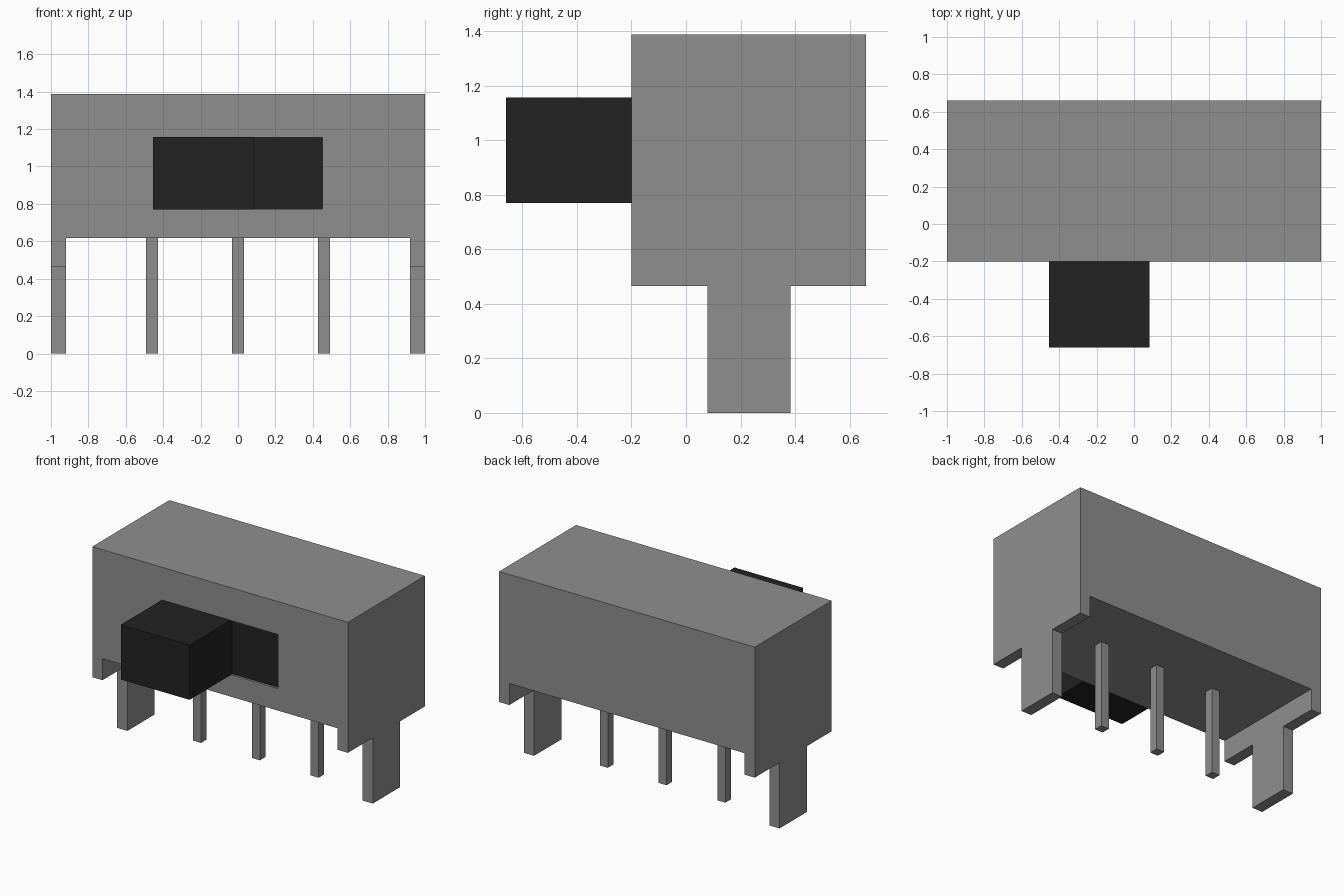
import bpy, bmesh
from mathutils import Vector

if "Cube" in bpy.data.objects:
    bpy.data.objects.remove(bpy.data.objects["Cube"], do_unlink=True)


def material(name, rgb):
    m = bpy.data.materials.new(name)
    m.use_nodes = True
    m.diffuse_color = (*rgb, 1)
    bsdf = next(n for n in m.node_tree.nodes if n.type == 'BSDF_PRINCIPLED')
    bsdf.inputs["Base Color"].default_value = (*rgb, 1)
    return m


GREY = material("grey_metal", (0.275, 0.275, 0.275))
BLACK = material("black_plastic", (0.016, 0.016, 0.016))


def finish(name, bm, mat):
    bmesh.ops.recalc_face_normals(bm, faces=bm.faces)
    me = bpy.data.meshes.new(name)
    bm.to_mesh(me)
    bm.free()
    me.materials.append(mat)
    ob = bpy.data.objects.new(name, me)
    bpy.context.scene.collection.objects.link(ob)
    return ob


def box(name, x, y, z, mat):
    bm = bmesh.new()
    bmesh.ops.create_cube(bm, size=1)
    for v in bm.verts:
        v.co = Vector([(a + b) / 2 + c * (b - a) for c, (a, b) in zip(v.co, (x, y, z))])
    return finish(name, bm, mat)


# Main dimensions
FRONT, BACK = -0.20, 0.66
TOP, UNDERSIDE, SKIRT = 1.388, 0.617, 0.465
INNER = 0.92
TAB_Y = (0.078, 0.383)
SLOT_DEPTH = 0.02

# Housing: inverted U profile extruded from front to back
bm = bmesh.new()
profile = [(-1, SKIRT), (-INNER, SKIRT), (-INNER, UNDERSIDE), (INNER, UNDERSIDE),
           (INNER, SKIRT), (1, SKIRT), (1, TOP), (-1, TOP)]
face = bm.faces.new([bm.verts.new((x, FRONT, z)) for x, z in profile])
ext = bmesh.ops.extrude_face_region(bm, geom=[face], use_keep_orig=True)
new_verts = [g for g in ext["geom"] if isinstance(g, bmesh.types.BMVert)]
bmesh.ops.translate(bm, verts=new_verts, vec=(0, BACK - FRONT, 0))

# Mounting tabs: middle part of each side skirt pulled down to the ground
for y in TAB_Y:
    bmesh.ops.bisect_plane(bm, geom=bm.verts[:] + bm.edges[:] + bm.faces[:],
                           plane_co=(0, y, 0), plane_no=(0, 1, 0))
tabs = []
for f in bm.faces:
    c = f.calc_center_median()
    flat = all(abs(v.co.z - SKIRT) < 1e-4 for v in f.verts)
    if flat and TAB_Y[0] < c.y < TAB_Y[1]:
        tabs.append(f)
pulled = bmesh.ops.extrude_discrete_faces(bm, faces=tabs)["faces"]
for f in pulled:
    for v in f.verts:
        v.co.z = 0
bmesh.ops.dissolve_limit(bm, angle_limit=0.01, verts=bm.verts[:], edges=bm.edges[:])
housing = finish("housing", bm, GREY)

# Shallow slot cut in the front wall
cutter = box("slot_cutter", (-0.453, 0.453), (FRONT - 0.1, FRONT + SLOT_DEPTH),
             (0.772, 1.155), GREY)
cutter.hide_render = True
mod = housing.modifiers.new("slot", 'BOOLEAN')
mod.operation = 'DIFFERENCE'
mod.solver = 'EXACT'
mod.object = cutter
bpy.context.view_layer.objects.active = housing
bpy.ops.object.modifier_apply(modifier=mod.name)
bpy.data.objects.remove(cutter, do_unlink=True)

# Black floor of the slot and the sliding knob
box("slot_floor", (-0.453, 0.453), (FRONT + SLOT_DEPTH - 0.004, FRONT + SLOT_DEPTH + 0.004),
    (0.772, 1.155), BLACK)
box("slider_knob", (-0.455, 0.083), (-0.66, FRONT + SLOT_DEPTH), (0.77, 1.157), BLACK)

# Row of three contact pins
mid = sum(TAB_Y) / 2
for name, x in (("right", -0.46), ("middle", 0), ("left", 0.46)):
    box("contact_pin_" + name, (x - 0.031, x + 0.031), (mid - 0.031, mid + 0.031),
        (0, UNDERSIDE + 0.02), GREY)
